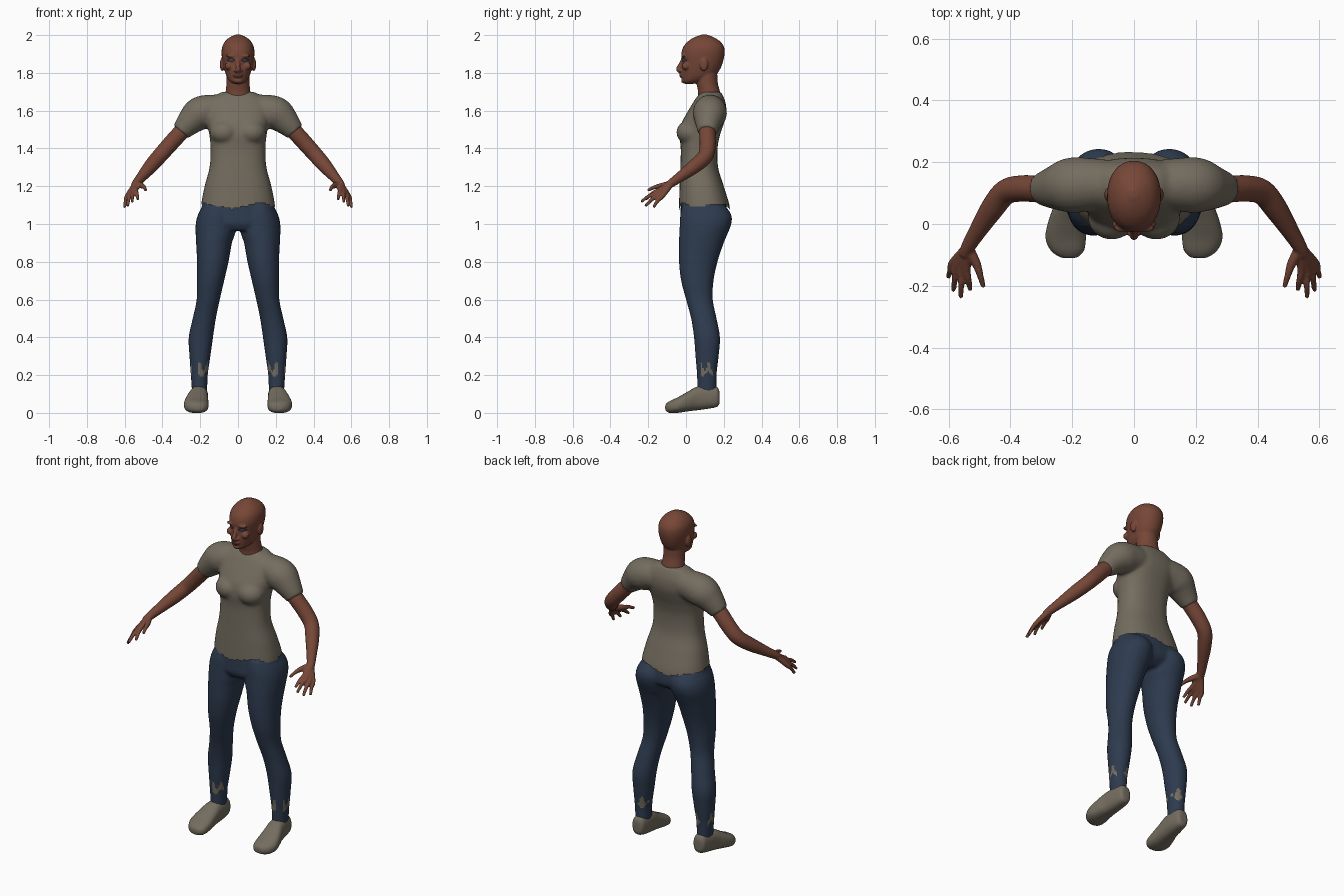
import bpy, bmesh, math
from mathutils import Vector, Matrix

if "Cube" in bpy.data.objects:
    bpy.data.objects.remove(bpy.data.objects["Cube"])


def material(name, rgb):
    m = bpy.data.materials.new(name)
    m.diffuse_color = (*rgb, 1)
    m.use_nodes = True
    m.node_tree.nodes["Principled BSDF"].inputs["Base Color"].default_value = m.diffuse_color
    return m


SKIN = material("brown skin", (0.18, 0.062, 0.038))
LIPS = material("dark lips", (0.10, 0.032, 0.026))
LID = material("eye shadow", (0.035, 0.022, 0.025))
EYE = material("eye blue grey", (0.07, 0.08, 0.13))
OLIVE = material("olive grey cloth", (0.175, 0.152, 0.115))
DENIM = material("dark blue denim", (0.027, 0.044, 0.078))


def smooth_rows(rows, steps=5):
    """Catmull-Rom interpolation through rows of numbers."""
    out = []
    for i in range(len(rows) - 1):
        a, b, c, d = (rows[max(i - 1, 0)], rows[i], rows[i + 1], rows[min(i + 2, len(rows) - 1)])
        for k in range(steps):
            t = k / steps
            out.append([0.5 * (2 * q + (r - p) * t + (2 * p - 5 * q + 4 * r - s) * t * t
                               + (3 * q - p - 3 * r + s) * t ** 3) for p, q, r, s in zip(a, b, c, d)])
    return out + [list(rows[-1])]


def skin_rings(bm, rings, n=32, power=2.0):
    """Closed loft through rings given as (centre, half axis u, half axis v)."""
    loops = []
    for c, u, v in rings:
        loop = []
        for k in range(n):
            a = 2 * math.pi * k / n
            ca, sa = math.cos(a), math.sin(a)
            loop.append(bm.verts.new(c + u * math.copysign(abs(ca) ** (2 / power), ca)
                                     + v * math.copysign(abs(sa) ** (2 / power), sa)))
        loops.append(loop)
    for p, q in zip(loops, loops[1:]):
        for k in range(n):
            bm.faces.new((p[k], p[(k + 1) % n], q[(k + 1) % n], q[k]))
    bm.faces.new(loops[0])
    bm.faces.new(loops[-1])


def column(bm, rows, s=1, power=2.0):
    """Upright loft from rows (z, x min, x max, y min, y max)."""
    skin_rings(bm, [(Vector((s * (a + b) / 2, (c + d) / 2, z)), Vector(((b - a) / 2, 0, 0)),
                     Vector((0, (d - c) / 2, 0))) for z, a, b, c, d in smooth_rows(rows)], power=power)


def tube(bm, rows, s=1, n=20):
    """Tube along a path of rows (x, y, z, radius)."""
    pts = smooth_rows(rows)
    cs = [Vector((s * p[0], p[1], p[2])) for p in pts]
    rings = []
    for i, c in enumerate(cs):
        t = (cs[min(i + 1, len(cs) - 1)] - cs[max(i - 1, 0)]).normalized()
        u = t.cross(Vector((0, 1, 0.3))).normalized()
        rings.append((c, u * pts[i][3], t.cross(u) * pts[i][3]))
    skin_rings(bm, rings, n)


def blob(bm, centre, radii):
    bmesh.ops.create_uvsphere(bm, u_segments=24, v_segments=16, radius=1,
                              matrix=Matrix.Translation(centre) @ Matrix.Diagonal((*radii, 1)))


def fuse(name, bm, voxel, mats, rule=None, drop=None, relax=4):
    """Blend overlapping pieces into one smooth skin, then colour or trim faces by rule."""
    bmesh.ops.recalc_face_normals(bm, faces=bm.faces)
    mesh = bpy.data.meshes.new(name)
    bm.to_mesh(mesh)
    bm.free()
    obj = bpy.data.objects.new(name, mesh)
    bpy.context.collection.objects.link(obj)
    r = obj.modifiers.new("blend", 'REMESH')
    r.mode, r.voxel_size = 'VOXEL', voxel
    sm = obj.modifiers.new("relax", 'SMOOTH')
    sm.iterations, sm.factor = relax, 0.5
    dg = bpy.context.evaluated_depsgraph_get()
    baked = bpy.data.meshes.new_from_object(obj.evaluated_get(dg))
    obj.modifiers.clear()
    obj.data = baked
    baked.materials.clear()
    for m in mats:
        baked.materials.append(m)
    b = bmesh.new()
    b.from_mesh(baked)
    if drop:
        bmesh.ops.delete(b, geom=[f for f in b.faces if drop(f.calc_center_median())], context='FACES')
    for f in b.faces:
        f.smooth = True
        f.material_index = rule(f.calc_center_median()) if rule else 0
    b.to_mesh(baked)
    b.free()
    return obj


# Shirt: torso, bust and short sleeves
bm = bmesh.new()
column(bm, [(z, -w, w, a, b) for z, w, a, b in (
    (1.03, .198, -.037, .236), (1.10, .196, -.037, .23), (1.2, .177, -.034, .2), (1.3, .151, -.03, .17),
    (1.4, .145, -.028, .167), (1.47, .152, -.035, .18), (1.53, .162, -.025, .2), (1.58, .17, .0, .213),
    (1.63, .17, .03, .212), (1.67, .135, .055, .2), (1.70, .085, .085, .185))], power=2.4)
for s in (1, -1):
    blob(bm, (s * .072, .022, 1.485), (.078, .073, .065))
    tube(bm, [(.06, .13, 1.605, .075), (.14, .128, 1.60, .086), (.205, .125, 1.582, .09),
              (.255, .118, 1.54, .072), (.303, .113, 1.487, .051)], s)


def below_hem(c):
    if c.y < .1:
        dip = .035 * max(0, 1 - abs(c.x + .035) / .07) + .008 * math.sin(c.x * 40)
    else:
        dip = .03 * max(0, 1 - abs(c.x + .03) / .12)
    return c.z < 1.103 - dip


fuse("shirt", bm, .009, [OLIVE], drop=below_hem, relax=6)

# Trousers: hips and legs, with ragged cloth patches above the ankles
bm = bmesh.new()
column(bm, [(z, -w, w, a, b) for z, w, a, b in (
    (1.14, .182, -.024, .2), (1.09, .193, -.028, .215), (1.04, .212, -.03, .222),
    (1.0, .212, -.03, .215), (.965, .17, -.01, .17))], power=2.2)
for s in (1, -1):
    column(bm, [(1.10, .03, .185, -.02, .205), (1.05, .012, .212, -.03, .24), (1.0, .01, .224, -.033, .24),
                (.94, .018, .224, -.036, .217), (.9, .032, .222, -.037, .2), (.8, .05, .217, -.037, .167),
                (.7, .073, .217, -.026, .146), (.6, .096, .219, .0, .142), (.5, .117, .24, .027, .162),
                (.4, .132, .261, .042, .18), (.3, .146, .257, .05, .173), (.2, .16, .25, .058, .162),
                (.1, .163, .243, .06, .162)], s, 2.1)


def patches(c):
    a = math.atan2(c.y - .11, abs(c.x) - .205)
    top = .245 + .025 * math.sin(7 * a)
    low = .205 + .015 * math.sin(5 * a + 1)
    return int(low < c.z < top and math.sin(3 * a + 1.5) > -.5)


fuse("trousers", bm, .009, [DENIM, OLIVE], patches)

# Shoes: rows of (y, centre x, half width, bottom z, top z)
for s, side in ((1, "left"), (-1, "right")):
    bm = bmesh.new()
    rows = [(.178, .203, .022, .05, .11), (.165, .203, .037, .032, .137), (.12, .204, .045, .022, .143),
            (.06, .209, .051, .014, .14), (.01, .217, .06, .008, .113), (-.045, .221, .066, .0, .082),
            (-.088, .215, .053, .0, .062), (-.11, .21, .025, .012, .045)]
    skin_rings(bm, [(Vector((s * x, y, (a + b) / 2)), Vector((w, 0, 0)), Vector((0, 0, (b - a) / 2)))
                    for y, x, w, a, b in smooth_rows(rows)], power=2.5)
    fuse(side + "_shoe", bm, .007, [OLIVE], relax=3)

# Arms with hands: palm bones and fingers fused together
WRIST = (.537, -.075, 1.218)
FINGERS = [((.541, -.145, 1.178), (.53, -.213, 1.13)), ((.558, -.148, 1.167), (.56, -.238, 1.118)),
           ((.574, -.14, 1.156), (.584, -.215, 1.095)), ((.586, -.125, 1.148), (.601, -.172, 1.088))]
for s, side in ((1, "left"), (-1, "right")):
    bm = bmesh.new()
    tube(bm, [(.2, .12, 1.585, .05), (.30, .113, 1.487, .044), (.36, .115, 1.422, .043),
              (.415, .103, 1.36, .041), (.46, .048, 1.308, .038), (.51, -.03, 1.25, .028),
              (*WRIST, .023), (.548, -.1, 1.2, .02)], s)
    for knuckle, tip in FINGERS:
        mid = [(k + t) / 2 for k, t in zip(knuckle, tip)]
        mid[2] += .007
        tube(bm, [(*WRIST, .017), (*knuckle, .0135), (*mid, .0105), (*tip, .008)], s, 14)
    tube(bm, [(.535, -.08, 1.212, .018), (.51, -.128, 1.203, .015), (.498, -.165, 1.195, .011),
              (.487, -.203, 1.178, .008)], s, 14)
    fuse(side + "_arm", bm, .005, [SKIN], relax=3)

# Head: neck, skull, nose, mouth, brow and ears
bm = bmesh.new()
column(bm, [(z, -w, w, a, b) for z, w, a, b in (
    (1.60, .08, .075, .18), (1.655, .078, .064, .185), (1.70, .066, .064, .18), (1.75, .061, .055, .168),
    (1.82, .06, .05, .165))])
column(bm, [(z, -w, w, a, b) for z, w, a, b in (
    (1.742, .02, -.008, .04), (1.755, .043, -.02, .09), (1.78, .06, -.023, .145), (1.81, .07, -.026, .175),
    (1.85, .08, -.022, .193), (1.90, .087, -.025, .204), (1.94, .083, -.013, .2), (1.97, .066, .014, .177),
    (1.99, .041, .047, .143), (2.003, .012, .085, .11))], power=2.15)
tube(bm, [(0, -.016, 1.875, .009), (0, -.028, 1.845, .011), (0, -.04, 1.818, .013), (0, -.02, 1.806, .012)])
blob(bm, (0, -.022, 1.787), (.026, .014, .014))
blob(bm, (0, -.012, 1.758), (.022, .014, .013))
for s in (1, -1):
    blob(bm, (s * .014, -.028, 1.812), (.01, .011, .008))
    blob(bm, (s * .035, -.013, 1.89), (.03, .014, .008))
    blob(bm, (s * .05, .0, 1.835), (.02, .022, .02))
    blob(bm, (s * .084, .095, 1.845), (.012, .022, .036))


def face_paint(c):
    if c.y > .03:
        return 0
    ex, ez = (abs(c.x) - .037), c.z - 1.868
    if (ex / .009) ** 2 + (ez / .005) ** 2 < 1:
        return 3
    if (ex / .022) ** 2 + (ez / .011) ** 2 < 1:
        return 2
    return int((c.x / .025) ** 2 + ((c.z - 1.787) / .011) ** 2 < 1)


fuse("head", bm, .0045, [SKIN, LIPS, LID, EYE], face_paint, relax=3)
